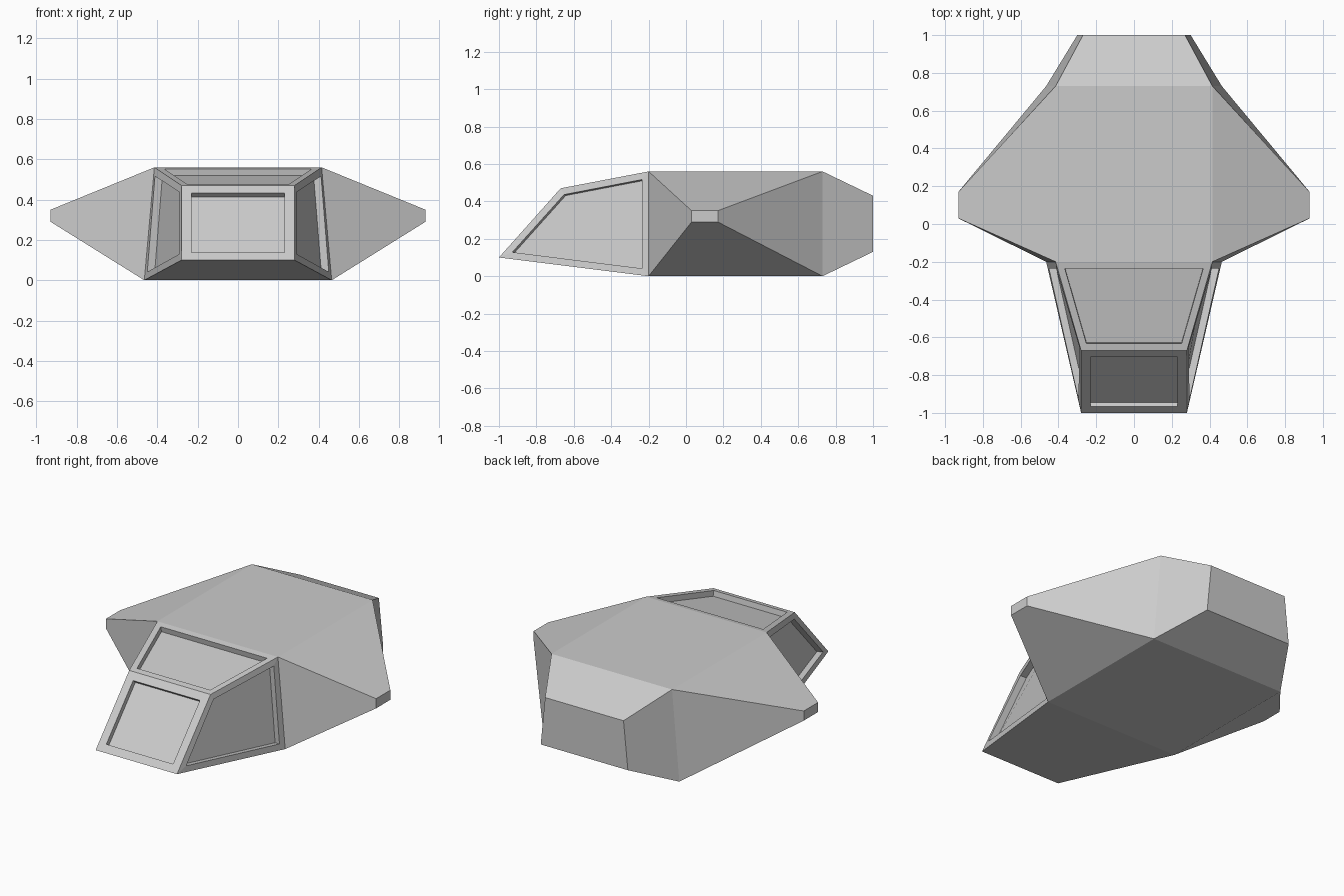
import bpy
import bmesh

default = bpy.data.objects.get("Cube")
if default:
    bpy.data.objects.remove(default, do_unlink=True)

grey = bpy.data.materials.new("hull_grey")
grey.use_nodes = True
colour = (0.6, 0.6, 0.6, 1.0)
grey.diffuse_color = colour
grey.node_tree.nodes["Principled BSDF"].inputs["Base Color"].default_value = colour

bm = bmesh.new()

# Lengthwise stations: (bottom half width, y, z), (top half width, y, z)
stations = [
    ((0.28, -1.0, 0.10), (0.28, -0.67, 0.47)),   # nose
    ((0.465, -0.2, 0.0), (0.415, -0.2, 0.56)),   # cabin back
    ((0.465, 0.73, 0.0), (0.415, 0.73, 0.56)),   # hull back
    ((0.30, 1.0, 0.13), (0.27, 1.0, 0.43)),      # tail
]


def ring(bottom, top):
    """Four corners: left bottom, left top, right top, right bottom."""
    return [bm.verts.new((s * x, y, z))
            for s, (x, y, z) in ((1, bottom), (1, top), (-1, top), (-1, bottom))]


rings = [ring(b, t) for b, t in stations]


def skin(a, b, sides):
    """Join two rings with quads on the chosen sides."""
    return [bm.faces.new((a[i], a[(i + 1) % 4], b[(i + 1) % 4], b[i])) for i in sides]


# Cabin, with its window faces kept for recessing
left_side, roof, right_side, belly = skin(rings[0], rings[1], range(4))
windscreen = bm.faces.new(rings[0])

# Middle hull roof and belly, then the tapered tail
skin(rings[1], rings[2], (1, 3))
skin(rings[2], rings[3], range(4))
bm.faces.new(rings[3])

# Side wings taper from the hull wall to a small flat tip
for s, low, high in ((1, 0, 1), (-1, 3, 2)):
    root = [rings[1][low], rings[1][high], rings[2][high], rings[2][low]]
    tip = [bm.verts.new((s * 0.93, y, z))
           for y, z in ((0.03, 0.29), (0.03, 0.35), (0.17, 0.35), (0.17, 0.29))]
    skin(root, tip, range(4))
    bm.faces.new(tip)

bmesh.ops.recalc_face_normals(bm, faces=bm.faces[:])

# Recessed windows
for faces, frame, depth in (([windscreen], 0.05, 0.03),
                            ([roof], 0.037, 0.034),
                            ([left_side, right_side], 0.037, 0.038)):
    bmesh.ops.inset_individual(bm, faces=faces, thickness=frame, use_even_offset=True)
    bmesh.ops.inset_individual(bm, faces=faces, thickness=0.0, depth=-depth)

mesh = bpy.data.meshes.new("hull")
bm.to_mesh(mesh)
bm.free()
mesh.materials.append(grey)
hull = bpy.data.objects.new("hull", mesh)
bpy.context.collection.objects.link(hull)
